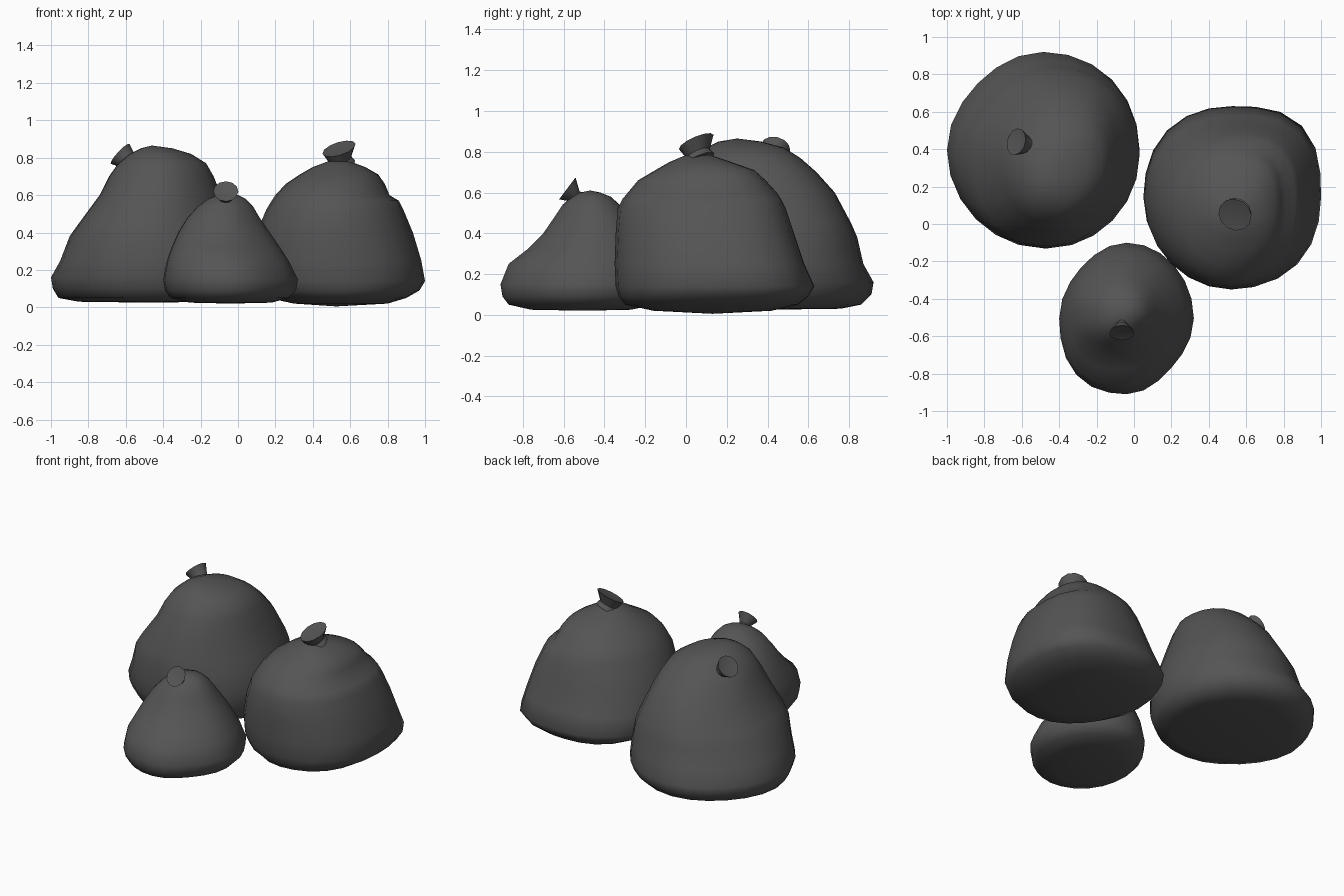
import bpy, bmesh, math
from mathutils import Vector

if "Cube" in bpy.data.objects:
    bpy.data.objects.remove(bpy.data.objects["Cube"])

SIDES = 24
GREY = bpy.data.materials.new("dark_plastic")
GREY.diffuse_color = (0.09, 0.09, 0.09, 1)
GREY.use_nodes = True
GREY.node_tree.nodes["Principled BSDF"].inputs["Base Color"].default_value = GREY.diffuse_color


def finish(bm, name, angle):
    bmesh.ops.recalc_face_normals(bm, faces=bm.faces)
    me = bpy.data.meshes.new(name)
    bm.to_mesh(me)
    bm.free()
    me.materials.append(GREY)
    ob = bpy.data.objects.new(name, me)
    bpy.context.collection.objects.link(ob)
    bpy.ops.object.select_all(action='DESELECT')
    ob.select_set(True)
    bpy.context.view_layer.objects.active = ob
    bpy.ops.object.shade_smooth_by_angle(angle=math.radians(angle))
    return ob


def skin(bm, rings):
    for a, b in zip(rings, rings[1:]):
        for i in range(len(a)):
            j = (i + 1) % len(a)
            bm.faces.new((a[i], a[j], b[j], b[i]))


def fan(bm, ring, point):
    c = bm.verts.new(point)
    for i in range(len(ring)):
        bm.faces.new((ring[i], ring[(i + 1) % len(ring)], c))


def sack(name, sections, bottom, top, low, high):
    """Loft sections (z, left, right, front, back) into a slumped sack.
    low / high: bulge of the four diagonal corners at the base and near the top."""
    bm = bmesh.new()
    rings = []
    for z, x0, x1, y0, y1 in sections:
        ring = []
        f = min(1, z / 0.45)
        for i in range(SIDES):
            t = math.tau * i / SIDES
            q = i * 4 // SIDES
            k = 1 + (low[q] * (1 - f) + high[q] * f) * math.sin(2 * t) ** 2
            ring.append(bm.verts.new(((x0 + x1) / 2 + k * (x1 - x0) / 2 * math.cos(t),
                                      (y0 + y1) / 2 + k * (y1 - y0) / 2 * math.sin(t), z)))
        rings.append(ring)
    skin(bm, rings)
    fan(bm, rings[0], bottom)
    fan(bm, rings[-1], top)
    return finish(bm, name, 60)


def knot(name, base, rim, normal, r0, r1):
    """Flared tied neck with a slightly dished, tilted end."""
    bm = bmesh.new()
    base, rim, n = Vector(base), Vector(rim), Vector(normal).normalized()
    q = Vector((0, 0, 1)).rotation_difference(n)
    rings = []
    for f, r in ((0, r0 * 1.3), (0.35, r0), (1, r1)):
        c = base.lerp(rim, f)
        rings.append([bm.verts.new(c + q @ Vector((r * math.cos(math.tau * i / 12),
                                                   r * math.sin(math.tau * i / 12), 0)))
                      for i in range(12)])
    skin(bm, rings)
    fan(bm, rings[0], base)
    fan(bm, rings[-1], rim - n * 0.012)
    return finish(bm, name, 40)


# Large sack, back left
sack("large_sack", [
    (.03, -.85, -.10, .03, .76), (.05, -.96, -.02, -.08, .86),
    (.10, -.99, .01, -.11, .91), (.16, -1.0, .03, -.13, .92),
    (.25, -.95, .03, -.13, .87), (.38, -.90, .00, -.12, .84),
    (.45, -.85, -.03, -.10, .81), (.60, -.74, -.09, -.05, .73),
    (.70, -.69, -.13, .00, .64), (.77, -.64, -.17, .04, .56),
    (.82, -.58, -.25, .10, .48), (.85, -.52, -.35, .16, .37)],
    (-.48, .4, .025), (-.46, .25, .865),
    (-.02, -.03, -.05, .04), (.07, -.05, .07, -.04))
knot("large_sack_knot", (-.54, .41, .74), (-.63, .44, .82), (-.7, .2, .65), .042, .073)

# Small sack, front
sack("small_sack", [
    (.025, -.26, .18, -.76, -.27), (.05, -.36, .27, -.87, -.15),
    (.09, -.39, .31, -.90, -.11), (.15, -.40, .32, -.91, -.10),
    (.25, -.38, .27, -.87, -.13), (.32, -.355, .225, -.78, -.17),
    (.40, -.32, .17, -.70, -.22), (.48, -.27, .115, -.645, -.275),
    (.54, -.215, .08, -.605, -.325), (.58, -.16, .04, -.56, -.37),
    (.60, -.11, .00, -.52, -.42)],
    (-.04, -.5, .02), (-.06, -.47, .61),
    (-.02, -.05, .03, -.07), (.03, -.04, .10, -.06))
knot("small_sack_knot", (-.065, -.52, .56), (-.065, -.582, .62), (0, -.8, .6), .032, .067)

# Medium sack, right
sack("medium_sack", [
    (.02, .30, .80, -.16, .42), (.05, .16, .90, -.30, .55),
    (.09, .08, .97, -.33, .60), (.14, .05, 1.0, -.345, .63),
    (.25, .06, .98, -.35, .58), (.40, .10, .935, -.345, .53),
    (.52, .15, .885, -.335, .49), (.57, .18, .86, -.31, .465),
    (.60, .20, .81, -.285, .445), (.66, .255, .785, -.235, .39),
    (.71, .33, .75, -.15, .335), (.75, .40, .68, -.08, .22),
    (.78, .48, .60, -.01, .13)],
    (.525, .13, .005), (.54, .06, .79),
    (.10, .06, -.03, .05), (.13, -.01, .01, .01))
knot("medium_sack_knot", (.55, .065, .76), (.54, .05, .848), (-.28, -.38, .88), .062, .092)
